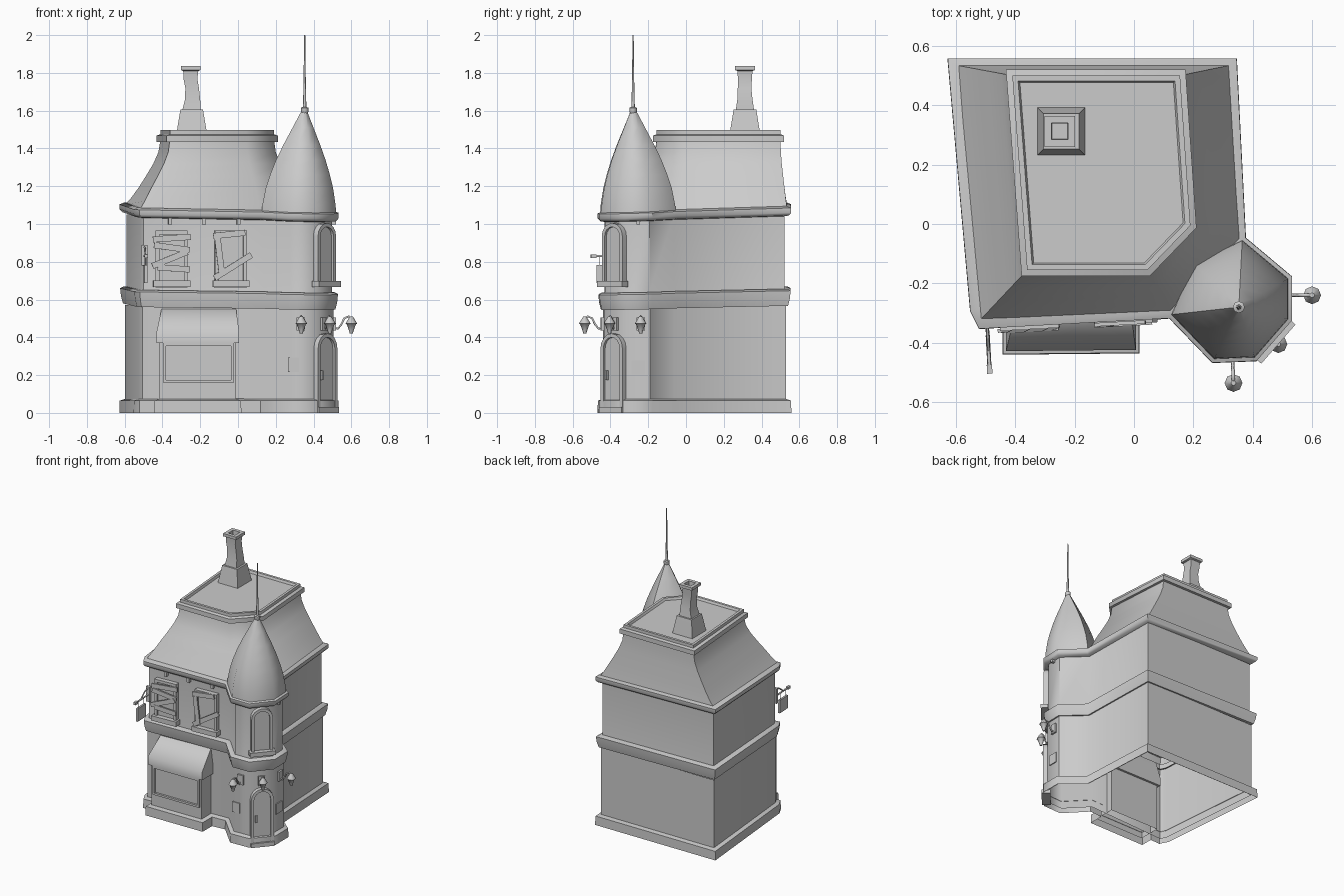
import bpy, bmesh, math
from mathutils import Vector, Matrix

if "Cube" in bpy.data.objects:
    bpy.data.objects.remove(bpy.data.objects["Cube"], do_unlink=True)

grey = bpy.data.materials.new("plain_grey")
grey.use_nodes = True
COLOUR = (0.6, 0.6, 0.6, 1)
grey.diffuse_color = COLOUR
grey.node_tree.nodes["Principled BSDF"].inputs["Base Color"].default_value = COLOUR


def finish(name, data, matrix=Matrix()):
    obj = bpy.data.objects.new(name, data)
    data.materials.append(grey)
    bpy.context.scene.collection.objects.link(obj)
    obj.matrix_world = matrix
    return obj


def loft(name, rings, start=False, end=True, matrix=Matrix()):
    """Skin a list of equal-length closed rings of 3D points."""
    bm = bmesh.new()
    loops = [[bm.verts.new(p) for p in ring] for ring in rings]
    n = len(loops[0])
    for a, b in zip(loops, loops[1:]):
        for i in range(n):
            j = (i + 1) % n
            bm.faces.new((a[i], a[j], b[j], b[i]))
    if start:
        bm.faces.new(loops[0][::-1])
    if end:
        bm.faces.new(loops[-1])
    bmesh.ops.recalc_face_normals(bm, faces=bm.faces)
    mesh = bpy.data.meshes.new(name)
    bm.to_mesh(mesh)
    bm.free()
    return finish(name, mesh, matrix)


def offset(poly, d):
    """Mitred outward offset of a counter-clockwise outline."""
    out = []
    for i, p in enumerate(poly):
        p, a, b = Vector(p), Vector(poly[i - 1]), Vector(poly[(i + 1) % len(poly)])
        e, f = (p - a).normalized(), (b - p).normalized()
        n, m = Vector((e.y, -e.x)), Vector((f.y, -f.x))
        out.append(p + (n + m) * d / (1 + n.dot(m)))
    return out


def level(poly, z, tilt=0.0):
    return [(p[0], p[1], z + tilt * (1.5 * p[1] - p[0])) for p in poly]


def stack(name, poly, profile, tilt=0.0, **caps):
    """Follow an outline with a profile of (offset, height) steps."""
    return loft(name, [level(offset(poly, d), z, tilt) for d, z in profile], **caps)


def square(cx, cy, r, z):
    return [(cx + sx * r, cy + sy * r, z) for sx, sy in ((-1, -1), (1, -1), (1, 1), (-1, 1))]


def turned(name, x, y, profile, n=8):
    ring = [(math.cos(2 * math.pi * i / n), math.sin(2 * math.pi * i / n)) for i in range(n)]
    return loft(name, [[(x + r * c, y + r * s, z) for c, s in ring] for r, z in profile], True, True)


def box(name, size, matrix):
    x, y, z = (s / 2 for s in size)
    ring = [(-x, -y), (x, -y), (x, y), (-x, y)]
    return loft(name, [level(ring, -z), level(ring, z)], True, True, matrix)


def tube(name, points, r):
    curve = bpy.data.curves.new(name, 'CURVE')
    curve.dimensions = '3D'
    curve.bevel_depth, curve.bevel_resolution = r, 1
    curve.use_fill_caps = True
    s = curve.splines.new('POLY')
    s.points.add(len(points) - 1)
    for q, p in zip(s.points, points):
        q.co = (*p, 1)
    return finish(name, curve)


def wall_frame(a, b, t, z):
    """Matrix on the wall from a to b: local x along it, local -y outward."""
    a, b = Vector(a), Vector(b)
    p = a.lerp(b, t)
    return Matrix.Translation((p.x, p.y, z)) @ Matrix.Rotation(math.atan2(b.y - a.y, b.x - a.x), 4, 'Z')


def opening(name, w, h, matrix, arch=0.0, rim=0.02, depth=0.025):
    """Framed panel with a raised rim and an optional arched head."""
    def outline(g, y):
        r, n = w / 2 - g, 8 if arch else 1
        head = [(r * math.cos(math.pi * i / n), y, h - arch + (arch - g) * math.sin(math.pi * i / n) - (0 if arch else g))
                for i in range(n + 1)]
        return [(-r, y, g), (r, y, g)] + head
    return loft(name, [outline(0, 0.01), outline(0, -depth), outline(rim, -depth),
                       outline(rim, -depth + 0.015)], matrix=matrix)


# Wall outline with the corner turret
walls = [(-0.505, -0.325), (0.13, -0.29), (0.275, -0.44), (0.4, -0.435), (0.505, -0.315),
         (0.505, -0.19), (0.35, -0.06), (0.32, 0.53), (-0.598, 0.53), (-0.525, -0.285)]
front = walls[0], walls[1]
facet = walls[3], walls[4]
turret_front = walls[2], walls[3]
turret_side = walls[4], walls[5]
shop = [(-0.415, -0.25), (-0.415, -0.412), (-0.01, -0.408), (-0.01, -0.25)]

stack("lower_walls", walls, [(0, 0.02), (0, 0.57)], end=False)
stack("upper_walls", walls, [(0, 0.6), (-0.008, 0.64), (-0.008, 1.05)], end=False)
plinth = walls[:1] + [(-0.415, -0.32)] + shop[1:3] + [(-0.01, -0.3)] + walls[1:]
stack("plinth", plinth, [(0.028, 0), (0.026, 0.065), (-0.002, 0.075)], end=False)
stack("floor_band", walls, [(-0.01, 0.56), (0.01, 0.56), (0.02, 0.6), (0.024, 0.64), (0.006, 0.65), (-0.02, 0.65)],
      0.014, end=False)
stack("eave", walls, [(-0.02, 1.03), (0.015, 1.035), (0.027, 1.05), (0.027, 1.075), (0.005, 1.085), (-0.04, 1.085)],
      0.02, end=False)

# Mansard roof with a flared foot and a flat, rimmed top
roof_low = [(-0.52, -0.325), (0.125, -0.295), (0.36, -0.05), (0.325, 0.535), (-0.6, 0.535)]
roof_top = [(-0.36, -0.155), (0.045, -0.155), (0.19, -0.005), (0.155, 0.5), (-0.41, 0.5)]


def roof_ring(t, z, tilt=0.0):
    return level([Vector(a).lerp(Vector(b), t) for a, b in zip(roof_low, roof_top)], z, tilt)


loft("mansard_roof", [roof_ring(0, 1.075, 0.02), roof_ring(0.16, 1.12, 0.01), roof_ring(0.38, 1.19), roof_ring(0.58, 1.25),
                      roof_ring(0.8, 1.32), roof_ring(0.94, 1.38), roof_ring(1, 1.45)], end=False)
stack("roof_rim", roof_top, [(-0.02, 1.435), (0.02, 1.435), (0.02, 1.468), (0, 1.475), (0, 1.497),
                             (-0.018, 1.497), (-0.024, 1.48)])

# Turret roof, shrinking towards its peak
peak = Vector((0.353, -0.28))
cone = [Vector(p) for p in offset(walls, 0.015)[1:7]] + [Vector((0.2, -0.13))]
loft("turret_roof", [level([peak.lerp(p, f) for p in cone], z)
                     for f, z in ((1, 1.045), (0.98, 1.1), (0.9, 1.19), (0.8, 1.26), (0.66, 1.34),
                                  (0.49, 1.42), (0.28, 1.51), (0.07, 1.6))])
turned("spire", *peak, [(0.014, 1.58), (0.02, 1.595), (0.02, 1.615), (0.009, 1.62), (0.006, 1.75), (0.003, 2)])

# Crooked chimney with an open pot
loft("chimney_base", [square(-0.245, 0.312, 0.082, 1.47), square(-0.245, 0.312, 0.074, 1.52), square(-0.245, 0.312, 0.06, 1.605)])
loft("chimney_stack", [square(-0.248, 0.312, 0.05, 1.59), square(-0.24, 0.312, 0.04, 1.66), square(-0.243, 0.31, 0.036, 1.72),
                       square(-0.252, 0.312, 0.037, 1.77), square(-0.25, 0.312, 0.04, 1.81), square(-0.25, 0.312, 0.052, 1.815),
                       square(-0.25, 0.312, 0.052, 1.836), square(-0.25, 0.312, 0.028, 1.836), square(-0.25, 0.312, 0.026, 1.8)])

# Shop front with a sloping hood
loft("shop_front", [level(shop, 0.03), level(shop, 0.37), level(offset(shop, 0.016), 0.37), level(offset(shop, 0.016), 0.43),
                    level([(-0.405, -0.25), (-0.405, -0.32), (-0.01, -0.3), (-0.01, -0.25)], 0.55)])
opening("shop_window", 0.375, 0.21, wall_frame(shop[1], shop[2], 0.51, 0.16), rim=0.015, depth=0.016)

# Boarded upper windows: (wall position, boards as x, z, length, angle)
windows = {
    "left": (0.24, [(0, 0.26, 0.2, 4), (0.0, 0.21, 0.19, -8), (-0.01, 0.15, 0.2, 22), (0.01, 0.1, 0.17, -4)]),
    "right": (0.735, [(0.01, 0.11, 0.23, 32), (-0.01, 0.28, 0.17, 6), (-0.06, 0.16, 0.2, 97)]),
}
for side, (t, boards) in windows.items():
    m = wall_frame(*front, t, 0.665)
    opening(side + "_window", 0.17, 0.3, m)
    box(side + "_window_sill", (0.195, 0.05, 0.035), m @ Matrix.Translation((0, -0.02, 0.018)))
    for i, (x, z, length, angle) in enumerate(boards):
        box(f"{side}_board_{i + 1}", (length, 0.012, 0.032),
            m @ Matrix.Translation((x, -0.032 - 0.003 * i, z)) @ Matrix.Rotation(math.radians(-angle), 4, 'Y'))

# Turret door and window
door = wall_frame(*facet, 0.5, 0)
opening("door", 0.155, 0.42, door, arch=0.08, depth=0.03)
box("door_step", (0.16, 0.06, 0.03), door @ Matrix.Translation((0, -0.01, 0.015)))
box("door_handle", (0.012, 0.02, 0.05), door @ Matrix.Translation((-0.04, -0.02, 0.2)))
top_window = wall_frame(*facet, 0.5, 0.67)
opening("turret_window", 0.145, 0.335, top_window, arch=0.07)
box("turret_window_sill", (0.175, 0.05, 0.03), top_window @ Matrix.Translation((0, -0.02, 0.012)))
box("front_notice", (0.06, 0.014, 0.075), wall_frame(*turret_front, 0.15, 0.255))
box("side_notice", (0.07, 0.014, 0.075), wall_frame(*turret_side, 0.5, 0.24))


# Hanging lanterns on curled arms
def lantern(name, matrix, reach):
    arm = [(0, 0, 0.455), (0, -0.25, 0.445), (0, -0.45, 0.47), (0, -0.6, 0.5), (0, -0.85, 0.512), (0, -1, 0.49)]
    tube(name + "_arm", [matrix @ Vector((x, y * reach, z)) for x, y, z in arm], 0.006)
    box(name + "_mount", (0.045, 0.016, 0.07), matrix @ Matrix.Translation((0, -0.005, 0.47)))
    tip = matrix @ Vector((0, -reach, 0))
    turned(name, tip.x, tip.y, [(0.008, 0.42), (0.012, 0.435), (0.024, 0.468), (0.03, 0.472), (0.026, 0.482), (0.008, 0.51)])


lantern("front_lantern", wall_frame(*turret_front, 0.45, 0), 0.098)
lantern("side_lantern", wall_frame(*turret_side, 0.6, 0), 0.095)
lantern("door_lantern", door, 0.045)

# Hanging sign on a bracket
sign = wall_frame(*front, 0.015, 0)
box("sign_mount", (0.03, 0.02, 0.11), sign @ Matrix.Translation((0, -0.005, 0.835)))
tube("sign_bracket", [sign @ Vector((0, y, z)) for y, z in ((0, 0.83), (-0.17, 0.83))], 0.006)
tube("sign_brace", [sign @ Vector((0, y, z)) for y, z in ((0, 0.88), (-0.05, 0.87), (-0.1, 0.832))], 0.005)
box("sign_tip", (0.018, 0.03, 0.018), sign @ Matrix.Translation((0, -0.165, 0.83)))
box("sign_board", (0.014, 0.1, 0.095), sign @ Matrix.Translation((0, -0.1, 0.735)))
for y in (-0.065, -0.135):
    tube("sign_hanger", [sign @ Vector((0, y, z)) for z in (0.77, 0.83)], 0.003)

# Small hooks under the eave
for wall, t in ((front, 0.23), (front, 0.51), (front, 0.8), (turret_side, 0.5)):
    box("eave_hook", (0.02, 0.03, 0.035), wall_frame(*wall, t, 1.015))

# Smooth shading with sharp edges kept
for obj in bpy.context.scene.objects:
    if obj.type == 'MESH':
        bpy.ops.object.select_all(action='DESELECT')
        obj.select_set(True)
        bpy.context.view_layer.objects.active = obj
        bpy.ops.object.shade_smooth_by_angle(angle=math.radians(50))
